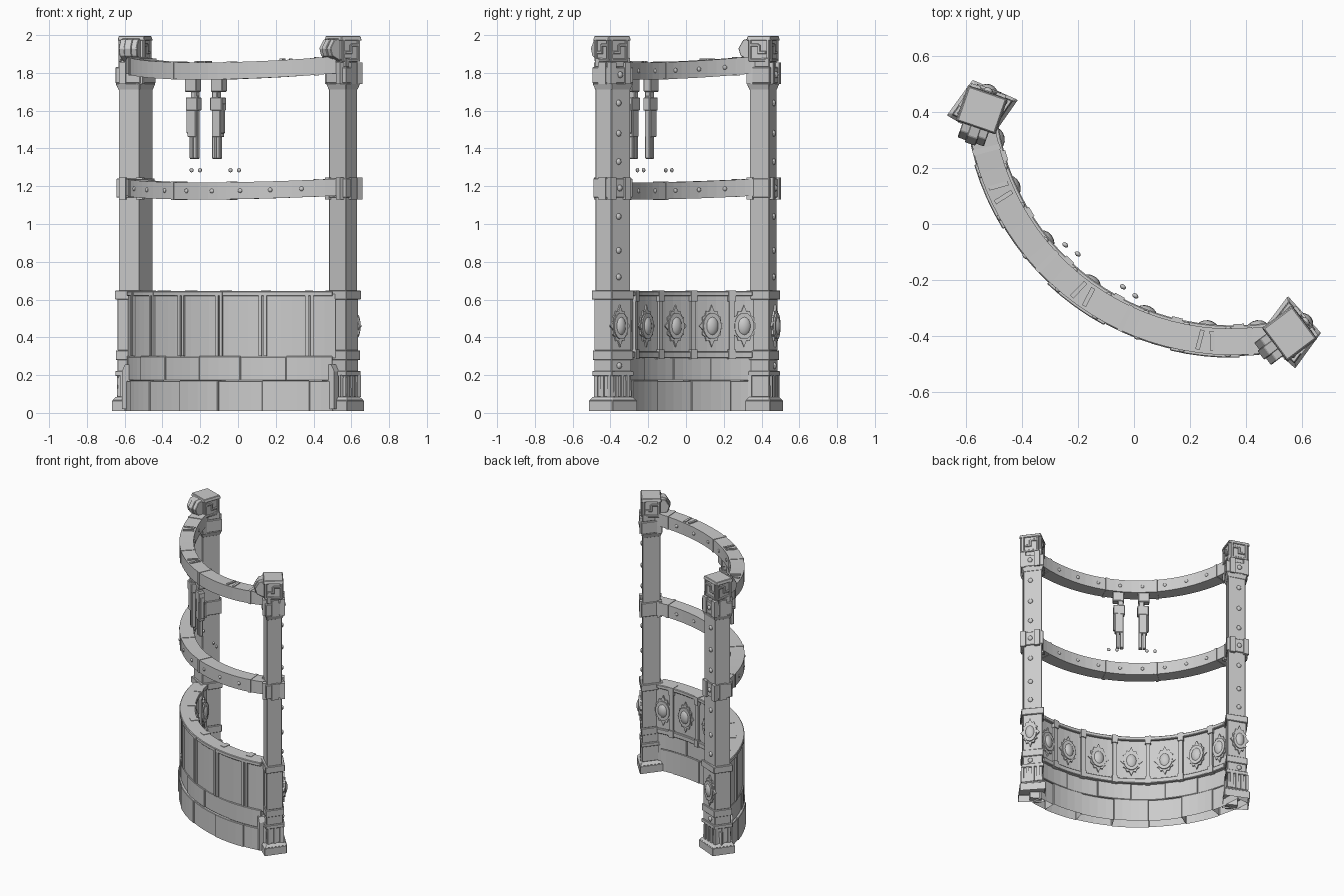
import bpy, bmesh, math
from math import sin, cos, radians, pi
from mathutils import Matrix, Vector

if "Cube" in bpy.data.objects:
    bpy.data.objects.remove(bpy.data.objects["Cube"])

stone = bpy.data.materials.new("stone_grey")
stone.use_nodes = True
GREY = (0.6, 0.6, 0.6, 1)
stone.diffuse_color = GREY
stone.node_tree.nodes["Principled BSDF"].inputs["Base Color"].default_value = GREY

# Everything is built with its chord along x, then turned into place
TURN = Matrix.Rotation(radians(-36), 4, 'Z')
ARC_Y = 0.6
STEP = 15


def finish(bm, name, smooth=False, bevel=0, mirror=1, open_below=False):
    bmesh.ops.recalc_face_normals(bm, faces=bm.faces)
    if open_below:
        under = [f for f in bm.faces if f.calc_center_median().z < 0.012]
        bmesh.ops.delete(bm, geom=under, context='FACES')
    if mirror < 0:
        bm.transform(Matrix.Scale(-1, 4, (1, 0, 0)))
        bmesh.ops.reverse_faces(bm, faces=bm.faces)
    bm.transform(TURN)
    mesh = bpy.data.meshes.new(name)
    bm.to_mesh(mesh)
    bm.free()
    mesh.materials.append(stone)
    ob = bpy.data.objects.new(name, mesh)
    bpy.context.collection.objects.link(ob)
    if bevel:
        mod = ob.modifiers.new("Bevel", 'BEVEL')
        mod.width, mod.segments = bevel, 1
        mod.limit_method, mod.angle_limit = 'ANGLE', radians(40)
    if smooth:
        bpy.ops.object.select_all(action='DESELECT')
        ob.select_set(True)
        bpy.context.view_layer.objects.active = ob
        bpy.ops.object.shade_smooth_by_angle(angle=radians(35))


def loft(bm, rings):
    """Skin a list of closed rings and cap both ends."""
    rows = [[bm.verts.new(p) for p in ring] for ring in rings]
    n = len(rows[0])
    for a, b in zip(rows, rows[1:]):
        for i in range(n):
            j = (i + 1) % n
            bm.faces.new((a[i], a[j], b[j], b[i]))
    bm.faces.new(rows[0])
    bm.faces.new(rows[-1])


def tier(bm, z0, z1, half, high=None, m=Matrix()):
    """Box standing between two heights, with half sizes at each end."""
    loft(bm, [[m @ Vector((x * hx, y * hy, z))
               for x, y in ((-1, -1), (1, -1), (1, 1), (-1, 1))]
              for z, (hx, hy) in ((z0, half), (z1, high or half))])


# Slanted pillar footprint around the pillar centre
FOOT = [(0.061, -0.071), (0.061, 0.034), (-0.06, 0.071), (-0.063, -0.053)]


def pillar_tier(bm, z0, z1, grow, grow_top, m):
    """Slice of the pillar, its footprint grown by a margin at each end."""
    loft(bm, [[m @ Vector((x + math.copysign(g, x), y + math.copysign(g, y), z))
               for x, y in FOOT] for z, g in ((z0, grow), (z1, grow_top))])


def prism(bm, pts, depth, m):
    """Outline in x-z pushed along y."""
    loft(bm, [[m @ Vector((x, y, z)) for x, z in pts] for y in (0, depth)])


def arc(bm, r0, r1, z0, z1, a0, a1, rise=0):
    """Curved bar between two angles; rise lifts its ends."""
    n = max(1, round((a1 - a0) / 3.5))
    rings = []
    for i in range(n + 1):
        a = a0 + (a1 - a0) * i / n
        t, dz = radians(a), rise * (a / 40) ** 2
        rings.append([(r * sin(t), ARC_Y - r * cos(t), z + dz)
                      for r, z in ((r0, z0), (r1, z0), (r1, z1), (r0, z1))])
    loft(bm, rings)


def on_arc(angle, r, z):
    """Frame on the arc with +y pointing to its centre."""
    t = radians(angle)
    return (Matrix.Translation((r * sin(t), ARC_Y - r * cos(t), z))
            @ Matrix.Rotation(t, 4, 'Z'))


def stud(bm, m, r=0.017):
    bmesh.ops.create_uvsphere(bm, u_segments=10, v_segments=6, radius=r,
                              matrix=m @ Matrix.Diagonal((1, 0.7, 1, 1)))


def oval(rx, rz, n=20):
    return [(rx * cos(2 * pi * i / n), rz * sin(2 * pi * i / n)) for i in range(n)]


def medallion(bm, m):
    star = []
    for i in range(24):
        a = 2 * pi * i / 24
        r = 0.064 if i % 2 else 0.074
        if i % 6 == 0:
            r = 0.088
        star.append((r * 0.84 * cos(a), r * 1.25 * sin(a)))
    prism(bm, star, 0.012, m)
    prism(bm, oval(0.052, 0.07), 0.02, m)
    bmesh.ops.create_uvsphere(bm, u_segments=16, v_segments=10, radius=1,
                              matrix=m @ Matrix.Diagonal((0.042, 0.034, 0.058, 1)))


# Brick courses of the footing, hollow underneath
for name, r1, z0, z1, shift in (("lower_bricks", 0.964, 0.01, 0.172, 0),
                                ("upper_bricks", 0.953, 0.172, 0.3, 0.5)):
    bm = bmesh.new()
    for k in range(-4, 4):
        a = (k + shift) * STEP
        lo, hi = max(a - STEP / 2, -45), min(a + STEP / 2, 45)
        inset = 0.006 * (k % 2)
        arc(bm, 0.87 + inset, r1 - inset, z0, z1 - inset / 2, lo, hi)
    finish(bm, name, bevel=0.003, open_below=True)

# Parapet wall with its cap, ledge, ribs and panel frames
bm = bmesh.new()
arc(bm, 0.866, 0.943, 0.29, 0.63, -46, 46)
finish(bm, "parapet_wall")
bm = bmesh.new()
arc(bm, 0.848, 0.953, 0.618, 0.645, -45, 45)
arc(bm, 0.85, 0.92, 0.29, 0.325, -45, 45)
finish(bm, "parapet_trim", bevel=0.004)
bm = bmesh.new()
for k in range(-3, 3):
    a = (k + 0.5) * STEP
    arc(bm, 0.85, 0.9, 0.32, 0.62, a - 0.9, a + 0.9)
    arc(bm, 0.843, 0.9, 0.59, 0.648, a - 1.3, a + 1.3)
    arc(bm, 0.843, 0.9, 0.285, 0.335, a - 1.3, a + 1.3)
    for side in (-1, 1):
        arc(bm, 0.92, 0.954, 0.3, 0.64, a + side * 0.8 - 0.5, a + side * 0.8 + 0.5)
finish(bm, "parapet_ribs")

bm = bmesh.new()
for a in (-42, -30, -STEP, 0, STEP, 30, 42):
    medallion(bm, on_arc(a, 0.868, 0.46))
finish(bm, "wall_medallions", smooth=True)

# Curved rails with clamps and studs
for name, z, rise in (("top_rail", 1.765, 0.025), ("middle_rail", 1.13, 0.015)):
    bm = bmesh.new()
    arc(bm, 0.86, 0.954, z, z + 0.09, -46, 46, rise)
    for a in (-40, -11, 11, 40):
        lift = rise * (a / 40) ** 2
        arc(bm, 0.857, 0.958, z - 0.003 + lift, z + 0.093 + lift, a - 0.6, a + 0.6)
    if name == "top_rail":
        for a in (-30, 0, 30):
            for side in (-1, 1):
                m = (on_arc(a + side * 1.4, 0.907, z + 0.085 + rise * (a / 40) ** 2)
                     @ Matrix.Rotation(side * 0.12, 4, 'Z'))
                tier(bm, 0, 0.012, (0.008, 0.036), m=m)
    finish(bm, name)
    bm = bmesh.new()
    for a in range(-35, 36, 10):
        lift = z + 0.045 + rise * (a / 40) ** 2
        stud(bm, on_arc(a, 0.86, lift), 0.012)
        if name == "middle_rail":
            stud(bm, on_arc(a, 0.954, lift), 0.012)
    finish(bm, name + "_studs", smooth=True)

# Corner pillars as stacked slices: bottom, top, margin below, margin above
TIERS = [(0.01, 0.065, 0.026, 0.026), (0.065, 0.085, 0.026, 0.01),
         (0.085, 0.2, 0.006, 0.002), (0.195, 0.222, 0.013, 0.013),
         (0.22, 0.285, 0.004, 0.004), (0.28, 0.33, 0.011, 0.011),
         (0.33, 0.605, 0.004, 0.004), (0.6, 0.648, 0.014, 0.014),
         (0.64, 1.74, 0, 0), (1.14, 1.24, 0.009, 0.009),
         (1.71, 1.745, 0.001, 0.012), (1.745, 1.83, 0.012, 0.012),
         (1.83, 1.88, 0.001, 0.001)]

for s, side in ((1, "left"), (-1, "right")):
    base = Matrix.Translation((0.683, 0.018, 0))
    splay = base @ Matrix.Rotation(radians(-17), 4, 'Z')
    bm = bmesh.new()
    for z0, z1, low, high in TIERS:
        pillar_tier(bm, z0, z1, low, high, base)
    finish(bm, side + "_pillar", bevel=0.003, mirror=s, open_below=True)

    # Plinth strips, band plates and the gabled buttress
    bm = bmesh.new()
    for y in (-0.062, 0.053):
        for x in (-0.054, -0.018, 0.018, 0.054):
            tier(bm, 0.085, 0.2, (0.009, 0.01), m=splay @ Matrix.Translation((x, y, 0)))
        for x in (-0.048, 0.048):
            for z in (1.13, 1.74):
                tier(bm, z, z + 0.115, (0.018, 0.017),
                     m=splay @ Matrix.Translation((x, y, 0)))
    for y in (-0.06, -0.018, 0.024):
        tier(bm, 0.085, 0.2, (0.009, 0.01), m=base @ Matrix.Translation((0.063, y, 0)))
    for z in (1.13, 1.74):
        tier(bm, z, z + 0.115, (0.015, 0.025),
             m=base @ Matrix.Translation((0.061, -0.018, 0)))
    gable = [(-0.04, 0.02), (0.04, 0.02), (0.04, 0.22), (0.02, 0.255),
             (-0.02, 0.255), (-0.04, 0.22)]
    prism(bm, gable, 0.06, Matrix.Translation((0.655, -0.09, 0)))
    finish(bm, side + "_pillar_trim", mirror=s)

    bm = bmesh.new()
    medallion(bm, splay @ Matrix.Translation((0, 0.054, 0.46))
              @ Matrix.Diagonal((0.88, 1, 1, 1)))
    for z, y in ((0.25, 0.055), (0.72, 0.05), (0.86, 0.05), (1.04, 0.05), (1.19, 0.06),
                 (1.33, 0.05), (1.48, 0.05), (1.64, 0.05), (1.79, 0.064)):
        stud(bm, splay @ Matrix.Translation((0, y, z)))
    finish(bm, side + "_pillar_ornaments", smooth=True, mirror=s)

    # Splayed head with a blunt beak and key-pattern plates
    bm = bmesh.new()
    head = splay @ Matrix.Translation((0, -0.008, 0))
    tier(bm, 1.87, 1.98, (0.066, 0.06), m=head)
    tier(bm, 1.972, 1.995, (0.076, 0.068), (0.07, 0.064), head)
    beak = [(0.05, 1.985), (0.095, 1.975), (0.122, 1.93), (0.11, 1.89), (0.05, 1.86)]
    across = head @ Matrix.Rotation(radians(-90), 4, 'Z')
    prism(bm, beak, 0.1, across @ Matrix.Translation((0, -0.05, 0)))
    prism(bm, [(x + 0.008, z) for x, z in beak], 0.04,
          across @ Matrix.Translation((0, -0.02, 0)))
    for turn, gap in ((0, 0.06), (-90, 0.066), (90, 0.066)):
        face = head @ Matrix.Rotation(radians(turn), 4, 'Z')
        for x, z0, z1, w in ((-0.05, 1.86, 1.98, 0.008), (0.05, 1.86, 1.98, 0.008),
                             (0, 1.9, 1.95, 0.008), (0.018, 1.9, 1.915, 0.022),
                             (-0.026, 1.94, 1.955, 0.026), (0, 1.86, 1.875, 0.05)):
            tier(bm, z0, z1, (w, 0.008), m=face @ Matrix.Translation((x, gap, 0)))
    finish(bm, side + "_pillar_head", bevel=0.003, mirror=s)

    # Hanging bracket under the top rail
    bm = bmesh.new()
    for x, z0, z1, hx, hy in ((0.085, 1.7, 1.775, 0.038, 0.024),
                              (0.07, 1.66, 1.71, 0.018, 0.018),
                              (0.08, 1.6, 1.67, 0.038, 0.022),
                              (0.08, 1.46, 1.61, 0.028, 0.02),
                              (0.062, 1.345, 1.68, 0.012, 0.016),
                              (0.088, 1.345, 1.47, 0.011, 0.013),
                              (0.108, 1.48, 1.64, 0.011, 0.014)):
        tier(bm, z0, z1, (hx, hy), m=Matrix.Translation((x, -0.29, 0)))
    finish(bm, side + "_hanging_bracket", bevel=0.004, mirror=s)
    bm = bmesh.new()
    for x in (0.1, 0.155):
        stud(bm, Matrix.Translation((x, -0.205, 1.285)), 0.012)
    finish(bm, side + "_bracket_pins", smooth=True, mirror=s)
